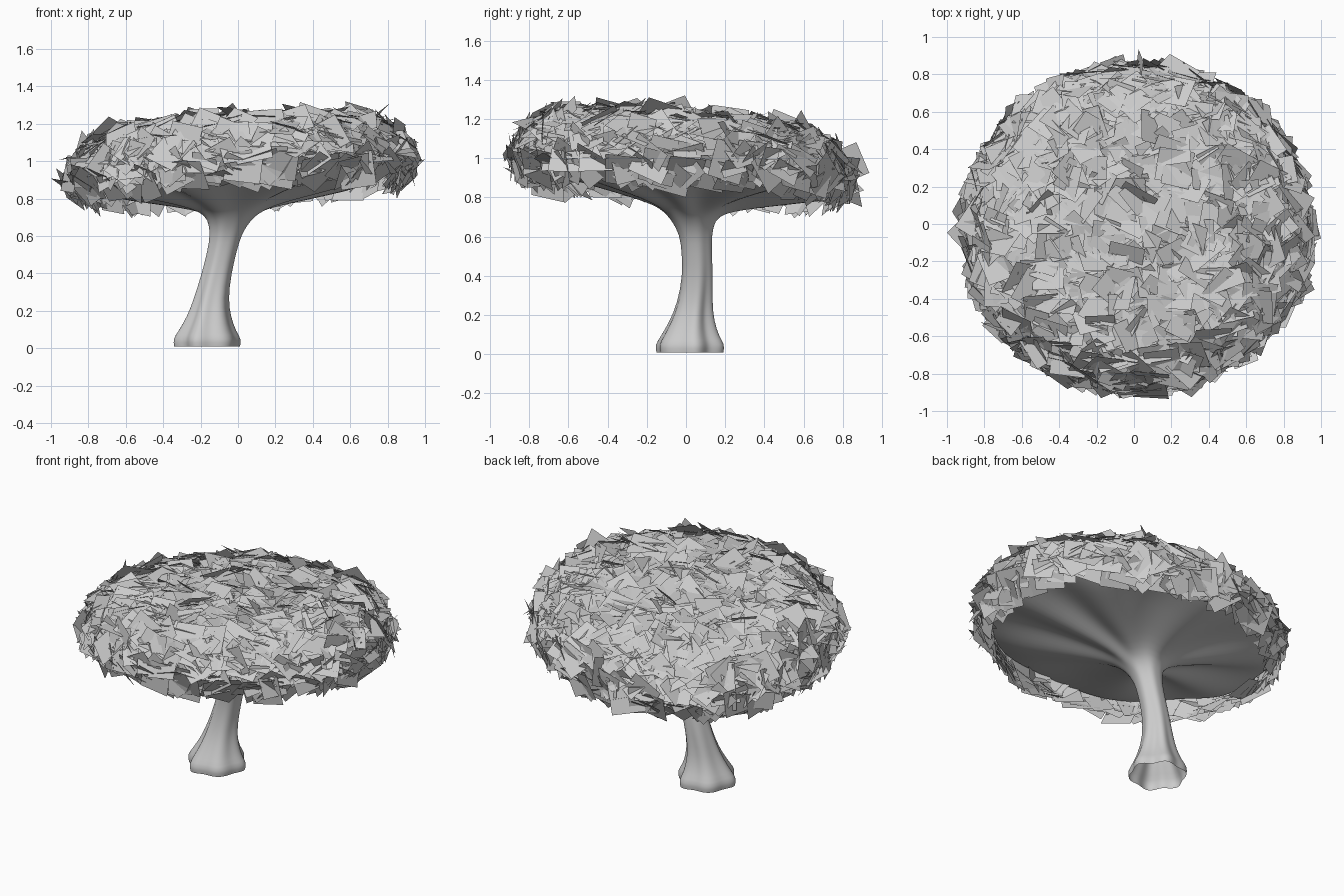
import bpy, math, random
from mathutils import Vector, Matrix

if "Cube" in bpy.data.objects:
    bpy.data.objects.remove(bpy.data.objects["Cube"])

random.seed(7)


def make_object(name, verts, faces, smooth):
    mesh = bpy.data.meshes.new(name)
    mesh.from_pydata(verts, [], faces)
    mesh.update()
    for p in mesh.polygons:
        p.use_smooth = smooth
    obj = bpy.data.objects.new(name, mesh)
    bpy.context.collection.objects.link(obj)
    return obj


# Trunk flaring into the branch fan: centre x, centre y, radius, z, root lobes, branch ridges, tilt
rings = [
    (-.165, .02, .165, .01, .11, 0, 0),
    (-.165, .02, .172, .05, .11, 0, 0),
    (-.165, .02, .145, .09, .10, 0, 0),
    (-.155, .03, .110, .17, .10, 0, 0),
    (-.145, .045, .088, .26, .08, 0, 0),
    (-.115, .06, .077, .40, .04, 0, 0),
    (-.085, .055, .077, .52, .03, 0, 0),
    (-.065, .05, .082, .61, .03, 0, 0),
    (-.045, .035, .112, .69, .03, 0, .3),
    (-.03, .03, .17, .735, .02, .012, .8),
    (-.02, .02, .27, .765, 0, .03, 1),
    (0, .01, .42, .795, 0, .05, 1),
    (0, 0, .60, .83, 0, .06, 1),
    (0, 0, .74, .86, 0, .05, 1),
    (0, 0, .84, .90, 0, .03, 1),
]
SEG = 56
verts, faces = [], []
for cx, cy, r, z, lobe, ridge, tilt in rings:
    for i in range(SEG):
        a = math.tau * i / SEG
        rr = r * (1 + lobe * math.sin(6 * a + .6) * (.7 + .3 * math.sin(2 * a)))
        x, y = cx + rr * math.cos(a), cy + rr * math.sin(a)
        lift = ridge * (.5 + .5 * math.sin(7 * a + .8 * math.sin(2 * a)))
        verts.append((x, y, z + lift + tilt * (.045 * x - .10 * y)))
for k in range(len(rings) - 1):
    for i in range(SEG):
        j = (i + 1) % SEG
        faces.append((k * SEG + i, k * SEG + j, (k + 1) * SEG + j, (k + 1) * SEG + i))
trunk = make_object("trunk_and_branches", verts, faces, True)
sub = trunk.modifiers.new("smooth", 'SUBSURF')
sub.levels = sub.render_levels = 1

# Canopy profile (radius, z), from the middle of the top down to the lower rim
profile = [(0, 1.19), (.3, 1.195), (.55, 1.19), (.72, 1.155), (.82, 1.09),
           (.875, 1.0), (.88, .92), (.84, .86)]
segments = [(Vector(a), Vector(b)) for a, b in zip(profile, profile[1:])]
weights = [(b - a).length * (a.x + b.x) for a, b in segments]


def leaf_spot():
    # Random point and outward normal on the tilted canopy surface
    a, b = random.choices(segments, weights)[0]
    t = random.random()
    if a.x == 0:
        t = math.sqrt(t)
    p, d = a.lerp(b, t), (b - a).normalized()
    ang = random.uniform(0, math.tau)
    c, s = math.cos(ang), math.sin(ang)
    x, y = p.x * c, p.x * s
    pos = Vector((x, y, p.y + .055 * x - .07 * y))
    nrm = Vector((-d.y * c - .055 * d.x, -d.y * s + .07 * d.x, d.x)).normalized()
    return pos, nrm


# Foliage: overlapping square leaf cards lying roughly on the canopy
verts, faces = [], []
for n in range(1600):
    pos, nrm = leaf_spot()
    jitter = Vector([random.gauss(0, .24) for _ in range(3)])
    rot = (nrm + jitter).to_track_quat('Z', 'Y').to_matrix()
    rot = rot @ Matrix.Rotation(random.uniform(0, math.tau), 3, 'Z')
    h = random.uniform(.06, .10)
    pos = pos + nrm * random.uniform(-.03, .02)
    base = len(verts)
    for u, v in ((-1, -1), (1, -1), (1, 1), (-1, 1)):
        verts.append(pos + rot @ Vector((u * h, v * h, 0)))
    faces.append((base, base + 1, base + 2, base + 3))

# Fit the foliage to its overall width and depth
for axis, half in ((0, 1.0), (1, .935)):
    lo, hi = min(v[axis] for v in verts), max(v[axis] for v in verts)
    for v in verts:
        v[axis] = (v[axis] - (lo + hi) / 2) * 2 * half / (hi - lo)
make_object("leaf_canopy", verts, faces, False)
